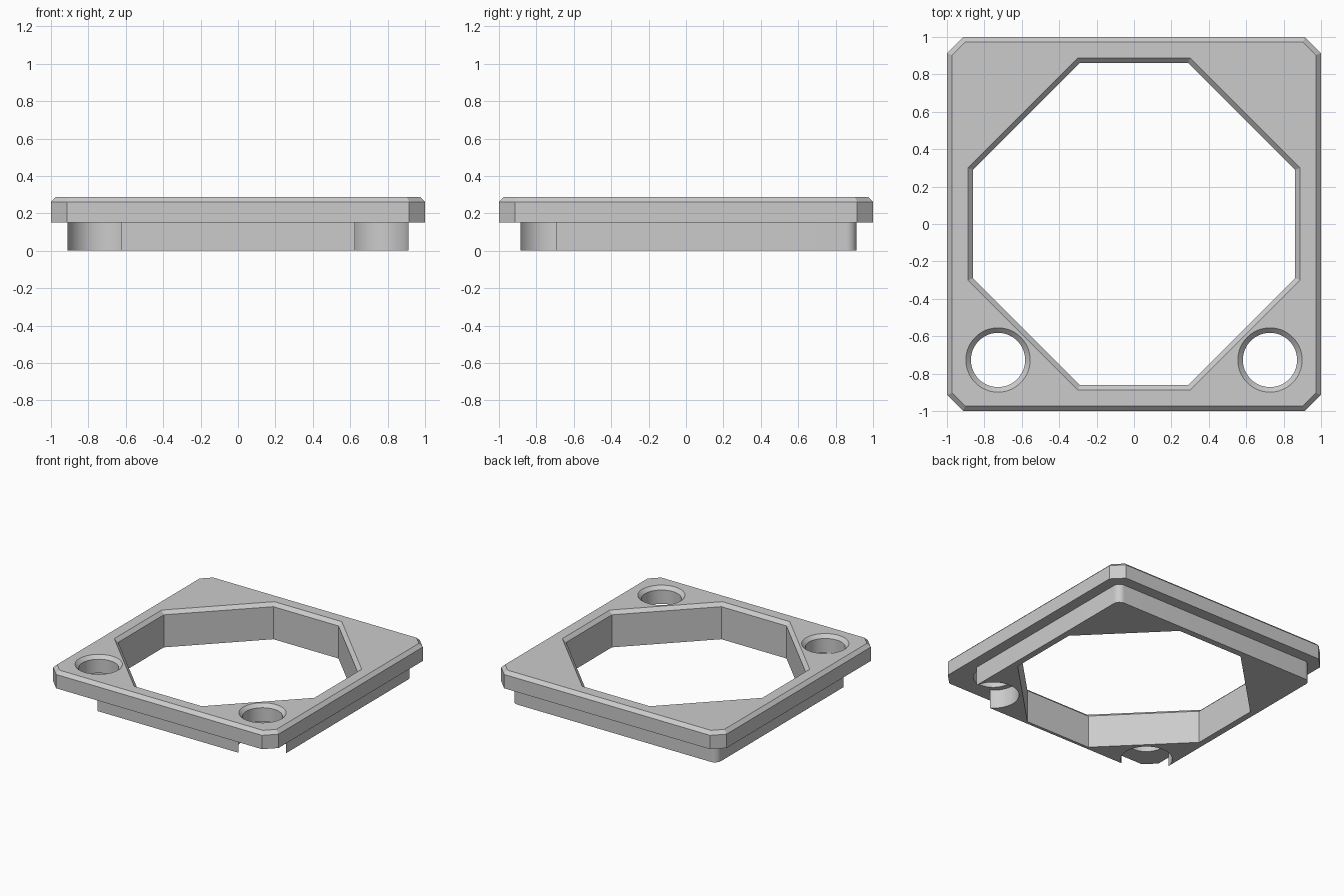
import bpy
import bmesh
from math import sin, cos, radians, tan

cube = bpy.data.objects.get("Cube")
if cube:
    bpy.data.objects.remove(cube, do_unlink=True)

TOP, CHAMFER_Z, STEP_Z = 0.288, 0.261, 0.15
HOLE = 0.727          # screw hole centre distance on both axes
SEG = 64

grey = bpy.data.materials.new("plain grey")
grey.use_nodes = True
colour = (0.6, 0.6, 0.6, 1)
grey.diffuse_color = colour
grey.node_tree.nodes["Principled BSDF"].inputs["Base Color"].default_value = colour


def arc(cx, cy, r, start, end, steps):
    """Points along an arc, angles in degrees."""
    angles = [radians(start + (end - start) * i / steps) for i in range(steps + 1)]
    return [(cx + r * cos(a), cy + r * sin(a)) for a in angles]


def circle(cx, cy, r):
    return arc(cx, cy, r, 0, 360, SEG)[:-1]


def octagon(half, flat):
    """Square of half width `half` with 45 degree corners; `flat` is half a straight side."""
    return [(half, -flat), (half, flat), (flat, half), (-flat, half),
            (-half, flat), (-half, -flat), (-flat, -half), (flat, -half)]


def grown_octagon(half, flat, d):
    return octagon(half + d, flat + d * tan(radians(22.5)))


def loft(name, layers):
    """Closed solid through (z, outline) layers with matching point counts."""
    bm = bmesh.new()
    rings = [[bm.verts.new((x, y, z)) for x, y in pts] for z, pts in layers]
    for a, b in zip(rings, rings[1:]):
        for i in range(len(a)):
            j = (i + 1) % len(a)
            bm.faces.new((a[i], a[j], b[j], b[i]))
    bm.faces.new(rings[0][::-1])
    bm.faces.new(rings[-1])
    bmesh.ops.recalc_face_normals(bm, faces=bm.faces)
    mesh = bpy.data.meshes.new(name)
    bm.to_mesh(mesh)
    bm.free()
    mesh.materials.append(grey)
    obj = bpy.data.objects.new(name, mesh)
    bpy.context.collection.objects.link(obj)
    return obj


def combine(target, other, operation):
    """Apply a boolean and remove the helper."""
    mod = target.modifiers.new("boolean", 'BOOLEAN')
    mod.operation, mod.solver, mod.object = operation, 'EXACT', other
    bpy.context.view_layer.objects.active = target
    bpy.ops.object.modifier_apply(modifier=mod.name)
    bpy.data.objects.remove(other, do_unlink=True)


# Lower skirt with rounded back corners
side, front, back, r = 0.912, -0.885, 0.912, 0.055
outline = [(-side, front), (side, front)]
outline += arc(side - r, back - r, r, 0, 90, 10)
outline += arc(r - side, back - r, r, 90, 180, 10)
skirt = loft("skirt", [(0, outline), (0.2, outline)])

# Round pockets that open the skirt at both front corners
for s in (-1, 1):
    pocket = arc(0, 0, 0.188, 0, 270, SEG) + [(0, -0.4), (0.4, -0.4), (0.4, 0)]
    pocket = [(s * (HOLE + x), y - HOLE) for x, y in pocket]
    combine(skirt, loft("pocket_cutter", [(-0.1, pocket), (0.4, pocket)]), 'DIFFERENCE')

# Top plate with cut corners and a chamfered upper rim
rim = TOP - CHAMFER_Z
frame = loft("frame", [(STEP_Z, octagon(1, 0.914)), (CHAMFER_Z, octagon(1, 0.914)),
                       (TOP, grown_octagon(1, 0.914, -rim))])
combine(frame, skirt, 'UNION')

# Large eight-sided opening with a chamfered edge
flare = TOP + 0.05 - CHAMFER_Z
combine(frame, loft("opening_cutter", [
    (-0.1, octagon(0.861, 0.289)), (CHAMFER_Z, octagon(0.861, 0.289)),
    (TOP + 0.05, grown_octagon(0.861, 0.289, flare))]), 'DIFFERENCE')

# Countersunk holes in the front corners
for s in (-1, 1):
    cx = s * HOLE
    combine(frame, loft("hole_cutter", [
        (-0.1, circle(cx, -HOLE, 0.145)), (CHAMFER_Z, circle(cx, -HOLE, 0.145)),
        (TOP + 0.05, circle(cx, -HOLE, 0.145 + flare))]), 'DIFFERENCE')

# Smooth round walls, sharp edges elsewhere
bpy.ops.object.select_all(action='DESELECT')
frame.select_set(True)
bpy.context.view_layer.objects.active = frame
bpy.ops.object.shade_smooth_by_angle(angle=radians(30))
